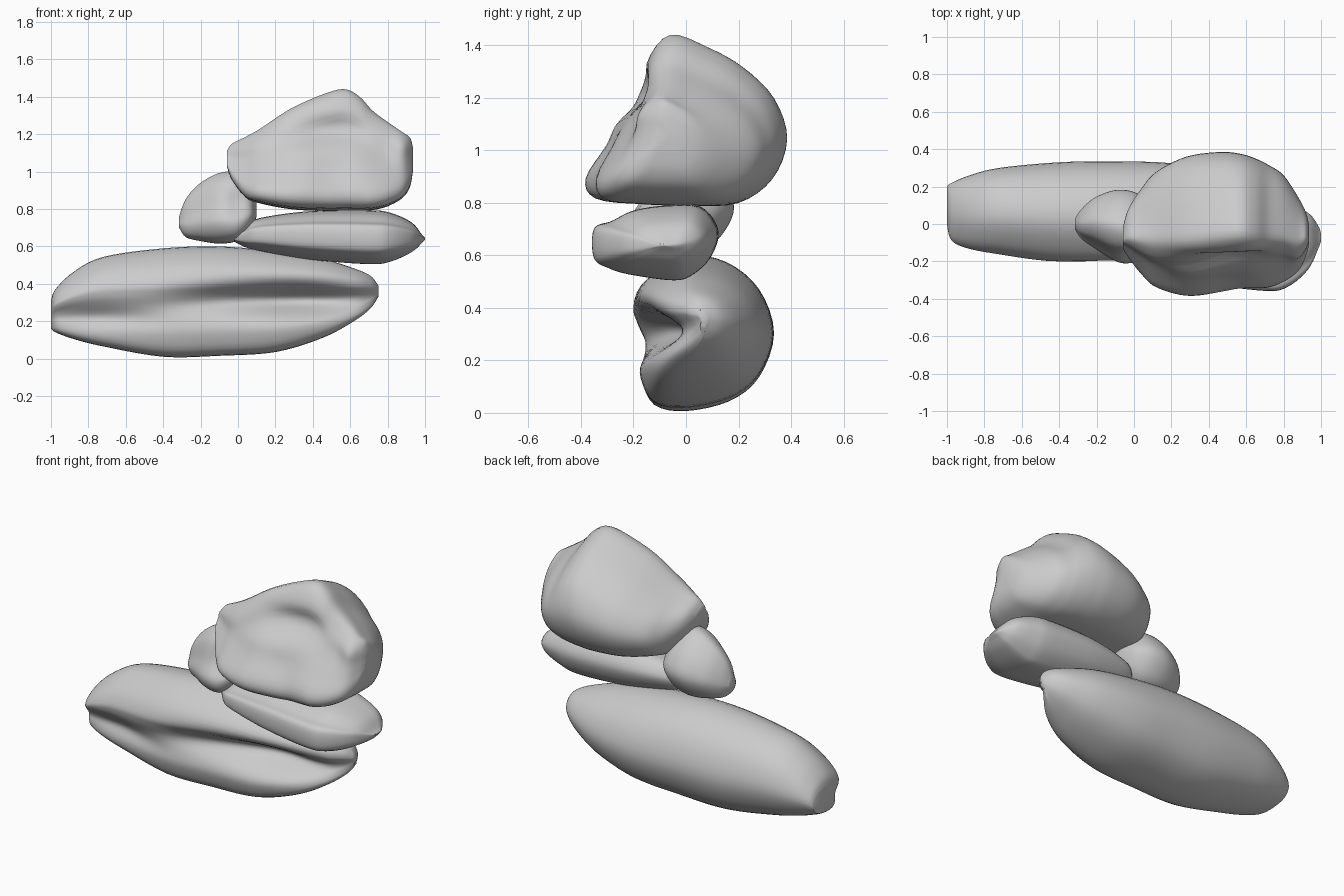
import bpy, bmesh, math


def spline(p, t, closed=False):
    """Catmull-Rom point on a list of tuples, t counted in segments."""
    n = len(p)
    i = int(math.floor(t))
    if not closed:
        i = min(i, n - 2)
    f = t - i

    def get(k):
        return p[k % n] if closed else p[max(0, min(n - 1, k))]
    a, b, c, d = get(i - 1), get(i), get(i + 1), get(i + 2)
    return [0.5 * (2 * q + (r - o) * f + (2 * o - 5 * q + 4 * r - s) * f * f
                   + (3 * q - o - 3 * r + s) * f ** 3)
            for o, q, r, s in zip(a, b, c, d)]


def stone(name, stations, profile, dents=(), around=56, steps=5):
    """Loft a side profile (-1..1) through stations x, y_front, y_back, z_low, z_high.
    Dents push the front face: x, z, width, height, depth."""
    bm = bmesh.new()
    rings = []
    segs = (len(stations) - 1) * steps
    for i in range(segs + 1):
        x, y0, y1, z0, z1 = spline(stations, i / steps)
        ring = []
        for j in range(around):
            u, v = spline(profile, j * len(profile) / around, True)
            y = (y0 + y1) / 2 + u * (y1 - y0) / 2
            z = (z0 + z1) / 2 + v * (z1 - z0) / 2
            if u < 0.1:
                for dx, dz, w, h, depth in dents:
                    g = math.exp(-((x - dx) / w) ** 2 - ((z - dz) / h) ** 2)
                    y += depth * g * min(1, (0.1 - u) * 2)
            ring.append(bm.verts.new((x, y, z)))
        rings.append(ring)
    for a, b in zip(rings, rings[1:]):
        for j in range(around):
            k = (j + 1) % around
            bm.faces.new((a[j], a[k], b[k], b[j]))
    # fan caps on both ends
    for ring in (rings[0], rings[-1]):
        c = bm.verts.new([sum(v.co[k] for v in ring) / around for k in range(3)])
        for j in range(around):
            bm.faces.new((ring[j], ring[(j + 1) % around], c))
    bmesh.ops.recalc_face_normals(bm, faces=bm.faces)
    me = bpy.data.meshes.new(name)
    bm.to_mesh(me)
    bm.free()
    ob = bpy.data.objects.new(name, me)
    bpy.context.collection.objects.link(ob)
    bpy.ops.object.select_all(action='DESELECT')
    bpy.context.view_layer.objects.active = ob
    ob.select_set(True)
    bpy.ops.object.shade_smooth_by_angle(angle=math.radians(50))
    return ob


# long base stone with a groove along its front, deepest on the right
stone("base_stone",
      [(-1.0, -0.02, 0.20, 0.16, 0.31), (-0.975, -0.10, 0.22, 0.14, 0.37),
       (-0.88, -0.14, 0.26, 0.105, 0.46), (-0.72, -0.17, 0.30, 0.065, 0.54),
       (-0.40, -0.22, 0.33, 0.01, 0.585), (-0.10, -0.23, 0.335, 0.015, 0.595),
       (0.20, -0.23, 0.325, 0.035, 0.57), (0.45, -0.19, 0.28, 0.11, 0.53),
       (0.62, -0.12, 0.21, 0.20, 0.48), (0.71, -0.04, 0.145, 0.27, 0.44),
       (0.75, 0.02, 0.08, 0.33, 0.39)],
      [(-.2, -1), (.4, -.87), (.8, -.56), (1, 0), (.8, .57), (.35, .93), (-.2, 1),
       (-.72, .7), (-.95, .36), (-.95, .15), (-.87, -.08), (-.82, -.32),
       (-.79, -.6), (-.62, -.92)],
      [(0.28, 0.32, 0.38, 0.08, 0.19), (-0.75, 0.22, 0.28, 0.06, 0.045),
       (-0.2, 0.30, 0.25, 0.08, 0.04)])

# flat slab resting on the right half of the base
stone("slab_stone",
      [(-0.02, -0.13, -0.03, 0.625, 0.665), (0.04, -0.20, 0.03, 0.595, 0.71),
       (0.12, -0.25, 0.08, 0.575, 0.75), (0.38, -0.31, 0.12, 0.53, 0.785),
       (0.70, -0.35, 0.12, 0.505, 0.79), (0.82, -0.33, 0.10, 0.52, 0.775),
       (0.93, -0.24, 0.06, 0.57, 0.725), (0.985, -0.13, -0.01, 0.62, 0.66),
       (1.0, -0.09, -0.05, 0.635, 0.645)],
      [(-1, -.4), (-1, .38), (-.72, .58), (-.35, .87), (.2, 1), (.72, .95), (1, .3),
       (.88, -.4), (.6, -.85), (.3, -1), (-.4, -.85), (-.75, -.68)])

# small wedge stone on the left
stone("small_stone",
      [(-0.315, -0.03, 0.03, 0.70, 0.76), (-0.28, -0.08, 0.08, 0.65, 0.85),
       (-0.21, -0.13, 0.14, 0.63, 0.93), (-0.10, -0.20, 0.18, 0.615, 0.99),
       (0.0, -0.23, 0.17, 0.63, 0.99), (0.07, -0.17, 0.12, 0.69, 0.92),
       (0.10, -0.05, 0.05, 0.76, 0.84)],
      [(0, -1), (.6, -.85), (1, -.2), (.8, .4), (.3, .9), (-.1, 1), (-.55, .7),
       (-.8, .1), (-1, -.4), (-.7, -.85)],
      [(0.0, 0.82, 0.06, 0.12, 0.04)])

# large rounded stone on top, with a sloping uneven front
stone("top_stone",
      [(-0.06, -0.13, -0.02, 1.03, 1.11), (-0.03, -0.18, 0.08, 0.95, 1.15),
       (0.04, -0.27, 0.19, 0.86, 1.185), (0.12, -0.34, 0.28, 0.83, 1.23),
       (0.28, -0.385, 0.36, 0.80, 1.335), (0.46, -0.37, 0.385, 0.79, 1.415),
       (0.57, -0.35, 0.375, 0.79, 1.44), (0.65, -0.345, 0.35, 0.79, 1.40),
       (0.72, -0.34, 0.315, 0.795, 1.325), (0.80, -0.31, 0.26, 0.815, 1.265),
       (0.88, -0.25, 0.14, 0.86, 1.21), (0.92, -0.17, 0.06, 0.92, 1.18),
       (0.935, -0.11, 0.0, 1.0, 1.13)],
      [(0, -1), (.5, -.97), (.85, -.68), (1, -.2), (.87, .27), (.56, .62),
       (.2, .85), (-.2, 1), (-.45, .68), (-.55, .26), (-.78, -.2), (-.99, -.65),
       (-.9, -.92), (-.5, -.98)],
      [(0.5, 1.23, 0.22, 0.07, 0.05), (0.3, 1.1, 0.2, 0.05, -0.02),
       (0.5, 0.98, 0.1, 0.1, 0.02), (0.88, 1.12, 0.06, 0.08, -0.03)])
